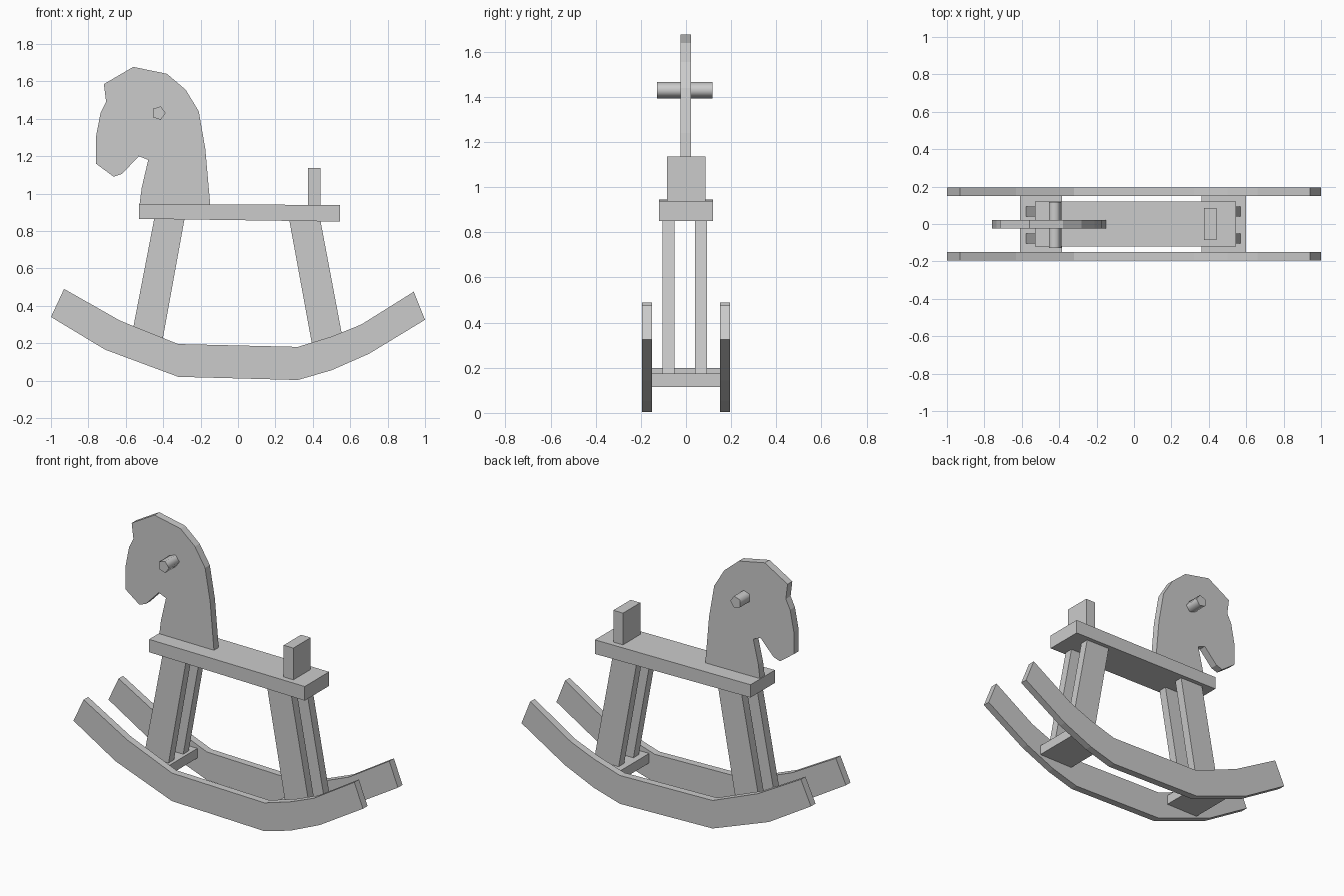
import bpy, bmesh
from math import pi

if "Cube" in bpy.data.objects:
    bpy.data.objects.remove(bpy.data.objects["Cube"])


def slab(name, outline, y0, y1):
    """Flat board: an XZ outline extruded from y0 to y1."""
    bm = bmesh.new()
    face = bm.faces.new([bm.verts.new((x, y0, z)) for x, z in outline])
    ext = bmesh.ops.extrude_face_region(bm, geom=[face])["geom"]
    verts = [g for g in ext if isinstance(g, bmesh.types.BMVert)]
    bmesh.ops.translate(bm, verts=verts, vec=(0, y1 - y0, 0))
    bmesh.ops.recalc_face_normals(bm, faces=bm.faces)
    mesh = bpy.data.meshes.new(name)
    bm.to_mesh(mesh)
    bm.free()
    obj = bpy.data.objects.new(name, mesh)
    bpy.context.collection.objects.link(obj)
    return obj


def box(name, x0, x1, y0, y1, z0, z1):
    return slab(name, [(x0, z0), (x1, z0), (x1, z1), (x0, z1)], y0, y1)


# Curved rockers
rocker = [(-1.0, .34), (-.71, .165), (-.32, .02), (.32, .003), (.5, .055),
          (.7, .143), (1.0, .325), (.94, .475), (.66, .3), (.5, .235),
          (.32, .18), (-.32, .195), (-.63, .32), (-.93, .49)]
for side, y0 in (("right", -.195), ("left", .15)):
    slab(side + "_rocker", rocker, y0, y0 + .045)

# Cross boards between the rockers
box("front_cross_board", -.61, -.385, -.15, .15, .14, .2)
box("back_cross_board", .36, .60, -.15, .15, .115, .175)

# Slanted legs, in pairs
front_leg = [(-.58, .18), (-.41, .18), (-.285, .87), (-.447, .87)]
back_leg = [(.40, .17), (.57, .17), (.438, .87), (.272, .87)]
for side, y0 in (("right", -.105), ("left", .04)):
    slab("front_leg_" + side, front_leg, y0, y0 + .054)
    slab("back_leg_" + side, back_leg, y0, y0 + .054)

# Seat and back rest
slab("seat", [(-.53, .865), (.545, .85), (.545, .938), (-.53, .945)], -.12, .12)
box("back_rest", .375, .442, -.085, .086, .93, 1.137)

# Head and neck cut-out
head = [(-.56, 1.677), (-.38, 1.64), (-.28, 1.555), (-.21, 1.44), (-.175, 1.24),
        (-.148, .935), (-.527, .935), (-.515, 1.03), (-.48, 1.18), (-.53, 1.2),
        (-.62, 1.105), (-.665, 1.09), (-.76, 1.16), (-.76, 1.3), (-.735, 1.43),
        (-.705, 1.49), (-.717, 1.585)]
slab("head", head, -.025, .022)

# Five-sided handle with softly shaded sides
bpy.ops.mesh.primitive_cylinder_add(vertices=5, radius=.038, depth=.245,
                                    location=(-.425, -.006, 1.43),
                                    rotation=(pi / 2, 0, 0))
handle = bpy.context.object
handle.name = "handle"
bm = bmesh.new()
bm.from_mesh(handle.data)
for v in bm.verts:  # turn one corner towards the back
    v.co.x, v.co.y = v.co.y, -v.co.x
for f in bm.faces:
    f.smooth = len(f.verts) == 4
for e in bm.edges:
    e.smooth = all(f.smooth for f in e.link_faces)
bm.to_mesh(handle.data)
bm.free()
